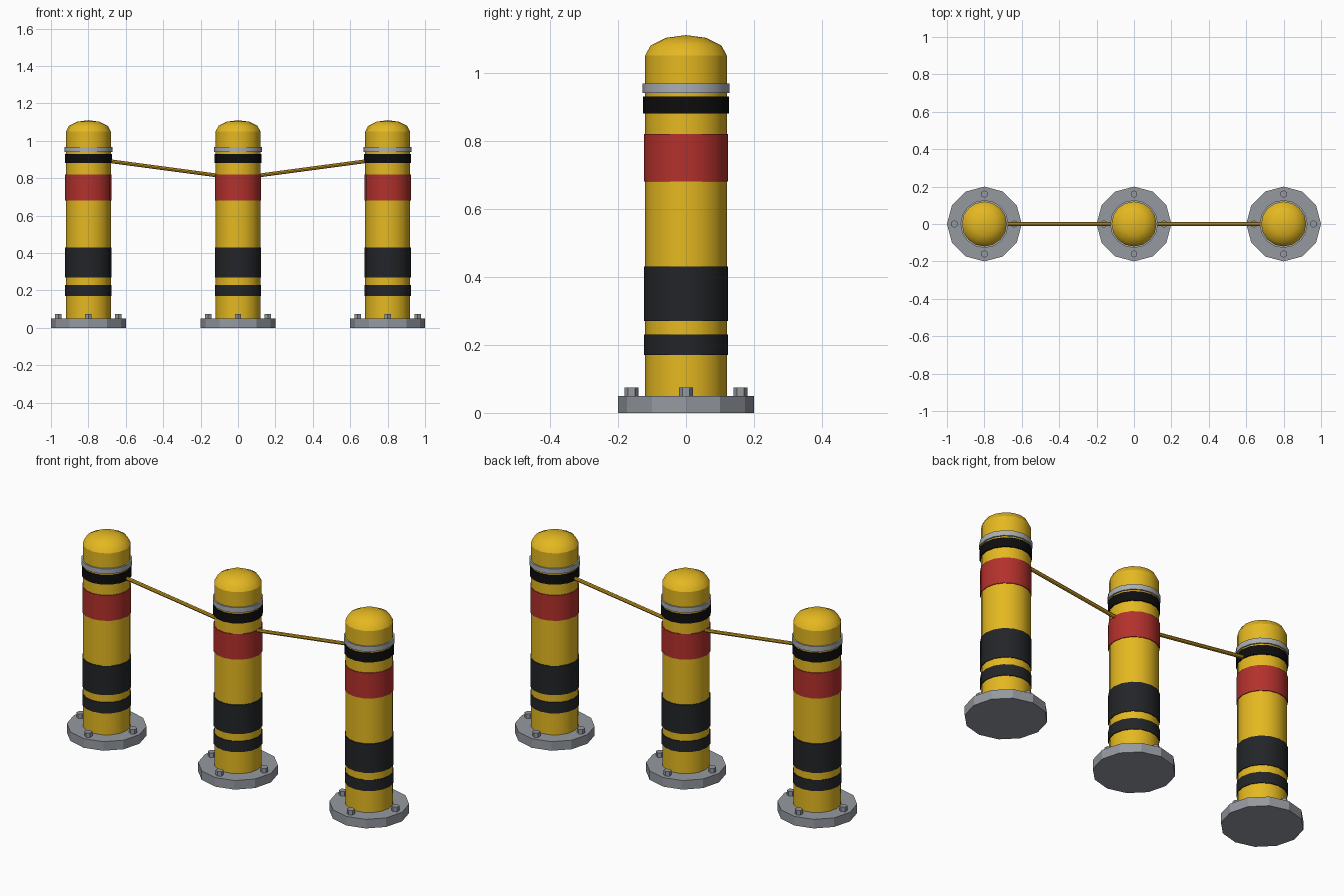
import bpy, bmesh, math
from mathutils import Vector

if "Cube" in bpy.data.objects:
    bpy.data.objects.remove(bpy.data.objects["Cube"])


def material(name, rgb):
    m = bpy.data.materials.new(name)
    m.diffuse_color = (*rgb, 1)
    m.use_nodes = True
    m.node_tree.nodes["Principled BSDF"].inputs["Base Color"].default_value = m.diffuse_color
    return m


YELLOW = material("yellow_paint", (0.78, 0.48, 0.015))
RED = material("red_reflective", (0.45, 0.03, 0.025))
BLACK = material("black_paint", (0.016, 0.018, 0.021))
RUBBER = material("black_rubber", (0.004, 0.004, 0.004))
ROPE = material("rope", (0.60, 0.33, 0.015))
STEEL = material("steel", (0.30, 0.32, 0.35))
SILVER = material("silver", (0.40, 0.42, 0.45))


def finish(name, bm, mat, smooth):
    mesh = bpy.data.meshes.new(name)
    bm.to_mesh(mesh)
    bm.free()
    ob = bpy.data.objects.new(name, mesh)
    bpy.context.collection.objects.link(ob)
    mesh.materials.append(mat)
    if smooth:
        bpy.ops.object.select_all(action='DESELECT')
        ob.select_set(True)
        bpy.context.view_layer.objects.active = ob
        bpy.ops.object.shade_smooth_by_angle(angle=math.radians(40))
    return ob


def cylinder(name, x, y, r, z0, z1, sides, mat, smooth=True):
    bm = bmesh.new()
    bmesh.ops.create_cone(bm, cap_ends=True, segments=sides,
                          radius1=r, radius2=r, depth=z1 - z0)
    ob = finish(name, bm, mat, smooth)
    ob.location = (x, y, (z0 + z1) / 2)
    return ob


def dome(name, x):
    # upper half of a flattened sphere
    bm = bmesh.new()
    bmesh.ops.create_uvsphere(bm, u_segments=16, v_segments=6, radius=0.12)
    low = [v for v in bm.verts if v.co.z < -0.001]
    bmesh.ops.delete(bm, geom=low, context='VERTS')
    for v in bm.verts:
        v.co.z *= 0.5
    ob = finish(name, bm, YELLOW, True)
    ob.location = (x, 0, 1.05)


def rope(name, a, b):
    a, b = Vector(a), Vector(b)
    bm = bmesh.new()
    bmesh.ops.create_cone(bm, cap_ends=True, segments=8,
                          radius1=0.01, radius2=0.01, depth=(b - a).length)
    ob = finish(name, bm, ROPE, True)
    ob.location = (a + b) / 2
    ob.rotation_euler = (b - a).to_track_quat('Z', 'Y').to_euler()


# bands: name, radius, bottom, top, material
BANDS = [
    ("lower_stripe", 0.124, 0.17, 0.23, BLACK),
    ("wide_stripe", 0.124, 0.27, 0.43, BLACK),
    ("red_band", 0.124, 0.68, 0.82, RED),
    ("rubber_ring", 0.126, 0.88, 0.93, RUBBER),
    ("silver_collar", 0.128, 0.94, 0.968, SILVER),
]

for side, x in (("left", -0.8), ("middle", 0.0), ("right", 0.8)):
    # base plate, post and cap
    cylinder(side + "_base_plate", x, 0, 0.2, 0, 0.05, 12, STEEL, False)
    cylinder(side + "_post", x, 0, 0.12, 0.05, 1.05, 16, YELLOW)
    dome(side + "_cap", x)
    for name, r, z0, z1, mat in BANDS:
        cylinder(side + "_" + name, x, 0, r, z0, z1, 16, mat)
    # anchor bolts
    for i in range(4):
        a = i * math.pi / 2
        cylinder(f"{side}_bolt_{i + 1}", x + 0.16 * math.cos(a),
                 0.16 * math.sin(a), 0.02, 0.04, 0.075, 6, STEEL, False)

# ropes dip towards the middle post
for side, s in (("left", -1), ("right", 1)):
    rope(side + "_rope", (s * 0.70, 0, 0.893), (s * 0.10, 0, 0.813))
